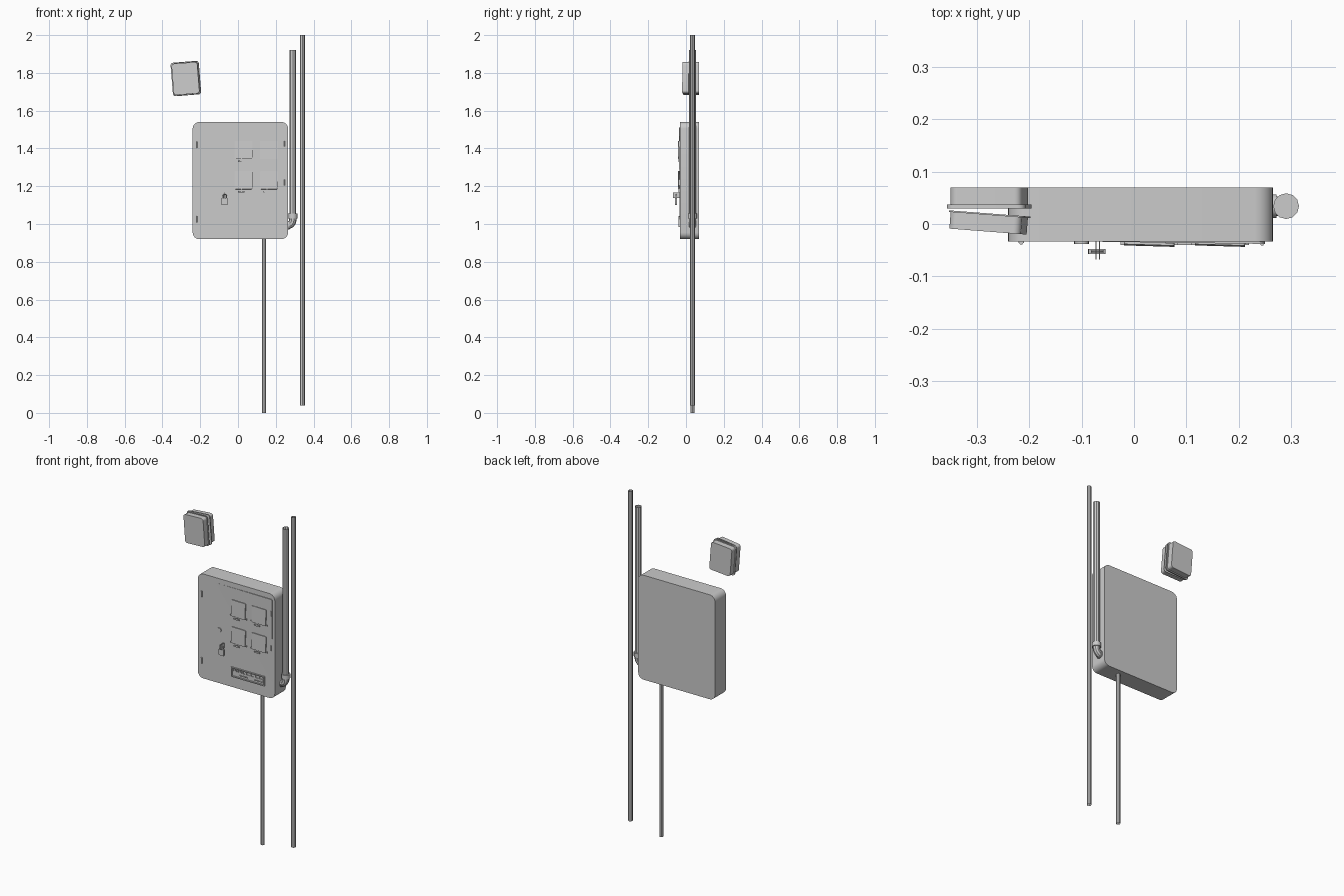
import bpy, bmesh, math
from mathutils import Vector

if "Cube" in bpy.data.objects:
    bpy.data.objects.remove(bpy.data.objects["Cube"])


def finish(name, bm, loc=(0, 0, 0), rot=(0, 0, 0)):
    bmesh.ops.recalc_face_normals(bm, faces=bm.faces)
    me = bpy.data.meshes.new(name)
    bm.to_mesh(me)
    bm.free()
    ob = bpy.data.objects.new(name, me)
    ob.location, ob.rotation_euler = loc, rot
    bpy.context.collection.objects.link(ob)
    bpy.ops.object.select_all(action='DESELECT')
    bpy.context.view_layer.objects.active = ob
    ob.select_set(True)
    bpy.ops.object.shade_smooth_by_angle(angle=math.radians(35))
    return ob


def plate(name, w, h, d, loc, r=0.0, rot=(0, 0, 0), seg=6):
    """Rounded rectangle in XZ, extruded along Y, centred on loc."""
    bm = bmesh.new()
    pts = []
    for k, (sx, sz) in enumerate(((1, 1), (-1, 1), (-1, -1), (1, -1))):
        cx, cz = sx * (w / 2 - r), sz * (h / 2 - r)
        for i in range(seg + 1 if r else 1):
            a = (k + i / seg) * math.pi / 2
            pts.append((cx + r * math.cos(a), -d / 2, cz + r * math.sin(a)))
    f = bm.faces.new([bm.verts.new(p) for p in pts])
    ext = bmesh.ops.extrude_face_region(bm, geom=[f])
    bmesh.ops.translate(bm, vec=(0, d, 0),
                        verts=[v for v in ext['geom'] if isinstance(v, bmesh.types.BMVert)])
    return finish(name, bm, loc, rot)


def tube(name, p0, p1, r, n=8, caps=False):
    bm = bmesh.new()
    a, b = Vector(p0), Vector(p1)
    bmesh.ops.create_cone(bm, cap_ends=caps, segments=n, radius1=r, radius2=r, depth=(b - a).length)
    rot = (b - a).to_track_quat('Z', 'Y').to_euler()
    return finish(name, bm, (a + b) / 2, rot)


def sweep(name, pts, r, n=8):
    """Round section swept along a path in an XZ plane."""
    bm = bmesh.new()
    P = [Vector(p) for p in pts]
    rings = []
    for i, p in enumerate(P):
        t = (P[min(i + 1, len(P) - 1)] - P[max(i - 1, 0)]).normalized()
        side = t.cross(Vector((0, 1, 0)))
        rings.append([bm.verts.new(p + r * (math.cos(2 * math.pi * k / n) * side
                                            + math.sin(2 * math.pi * k / n) * Vector((0, 1, 0))))
                      for k in range(n)])
    for A, B in zip(rings, rings[1:]):
        for k in range(n):
            bm.faces.new((A[k], A[(k + 1) % n], B[(k + 1) % n], B[k]))
    return finish(name, bm)


# Main cabinet and its slightly skewed door that just breaks the front face
plate("cabinet", 0.505, 0.62, 0.103, (0.0125, 1.23, 0)[:1] + (0.0185, 1.23), 0.035)
plate("cabinet_door", 0.46, 0.56, 0.004, (0.02, -0.0301, 1.23), 0.008, (0.01, 0, -0.0133))

# Hinges on the left, catches on the right
for i, (x, y, z, h) in enumerate(((-0.215, -0.036, 1.42, 0.034), (-0.215, -0.036, 1.025, 0.034),
                                  (0.244, -0.038, 1.425, 0.03), (0.244, -0.038, 1.22, 0.03))):
    tube(f"hinge_{i}", (x, y, z - h / 2), (x, y, z + h / 2), 0.0035, 8, True)
    plate(f"hinge_leaf_{i}", 0.010, h, 0.003, (x, -0.0345, z))

# Four window flaps with ledges and tags
for r, z in enumerate((1.392, 1.232)):
    for c, x in enumerate((0.029, 0.164)):
        n = f"{r}_{c}"
        plate("window_flap_" + n, 0.096, 0.096, 0.005, (x, -0.0385, z), 0.005, (-0.025, 0, -0.03), 3)
        plate("window_ledge_" + n, 0.11, 0.008, 0.006, (x, -0.037, z - 0.044))
        plate("window_stem_" + n, 0.006, 0.02, 0.004, (x - 0.01, -0.038, z - 0.053))
        plate("window_tag_" + n, 0.036, 0.008, 0.004, (x - 0.012, -0.039, z - 0.061))

# Round knob
tube("door_knob", (-0.1, -0.03, 1.236), (-0.1, -0.038, 1.236), 0.014, 16, True)

# Hasp and padlock
for s in (-1, 1):
    plate(f"hasp_{s}", 0.002, 0.03, 0.035, (-0.069 + s * 0.003, -0.0505, 1.153))
plate("padlock_body", 0.032, 0.038, 0.009, (-0.071, -0.0525, 1.119), 0.003, (0, 0.03, 0), 3)
arc = [(-0.07 + 0.01 * math.cos(a * math.pi / 8), -0.0525, 1.147 + 0.01 * math.sin(a * math.pi / 8))
       for a in range(9)]
sweep("padlock_shackle", [(-0.06, -0.0525, 1.133)] + arc + [(-0.08, -0.0525, 1.133)], 0.0025, 6)

# Breaker strip: frame, inner bar and switches
for s in (-1, 1):
    plate(f"strip_rail_{s}", 0.22, 0.006, 0.008, (0.091, -0.036, 1.0115 + s * 0.0255))
    plate(f"strip_end_{s}", 0.006, 0.057, 0.008, (0.091 + s * 0.107, -0.036, 1.0115))
plate("breaker_bar", 0.2, 0.02, 0.003, (0.091, -0.0345, 1.008))
for i, x in enumerate([-0.008 + 0.011 * k for k in range(7)] + [0.08, 0.11, 0.138, 0.165, 0.188]):
    plate(f"breaker_switch_{i}", 0.005, 0.01, 0.005, (x, -0.0355, 1.024))
for i, x in enumerate((0.063, 0.158)):
    plate(f"breaker_lever_{i}", 0.05, 0.005, 0.004, (x, -0.037, 1.003))

# Conduits (open tubes) and the elbow into the cabinet side
PY = 0.034
tube("tall_conduit", (0.341, PY, 0.04), (0.341, PY, 2.0), 0.0125)
tube("lower_conduit", (0.138, PY, 0), (0.138, PY, 0.93), 0.011)
tube("thick_conduit", (0.29, PY, 1.04), (0.29, PY, 1.92), 0.0185, 10)
bend = [(0.262 + 0.028 * math.cos(a), PY, 1.022 - 0.03 * math.sin(a))
        for a in (k * math.pi / 12 for k in range(7))]
sweep("elbow", [(0.29, PY, 1.04)] + bend + [(0.25, PY, 0.992)], 0.0195, 10)
tube("elbow_collar", (0.29, PY, 1.03), (0.29, PY, 1.055), 0.0245, 12, True)
tube("wall_collar", (0.25, PY, 0.993), (0.272, PY, 0.993), 0.0225, 12, True)

# Small tilted junction box with a lid hanging ajar
T = -0.08
plate("junction_box", 0.137, 0.166, 0.036, (-0.276, 0.052, 1.77), 0.014, (0, T, 0))
plate("junction_flange", 0.15, 0.178, 0.007, (-0.276, 0.0335, 1.77), 0.014, (0, T, 0))
plate("junction_lid", 0.137, 0.166, 0.033, (-0.277, 0.002, 1.77), 0.014, (0, T, -0.077))
plate("lid_flange", 0.145, 0.174, 0.003, (-0.275, 0.0185, 1.77), 0.014, (0, T, -0.077))
